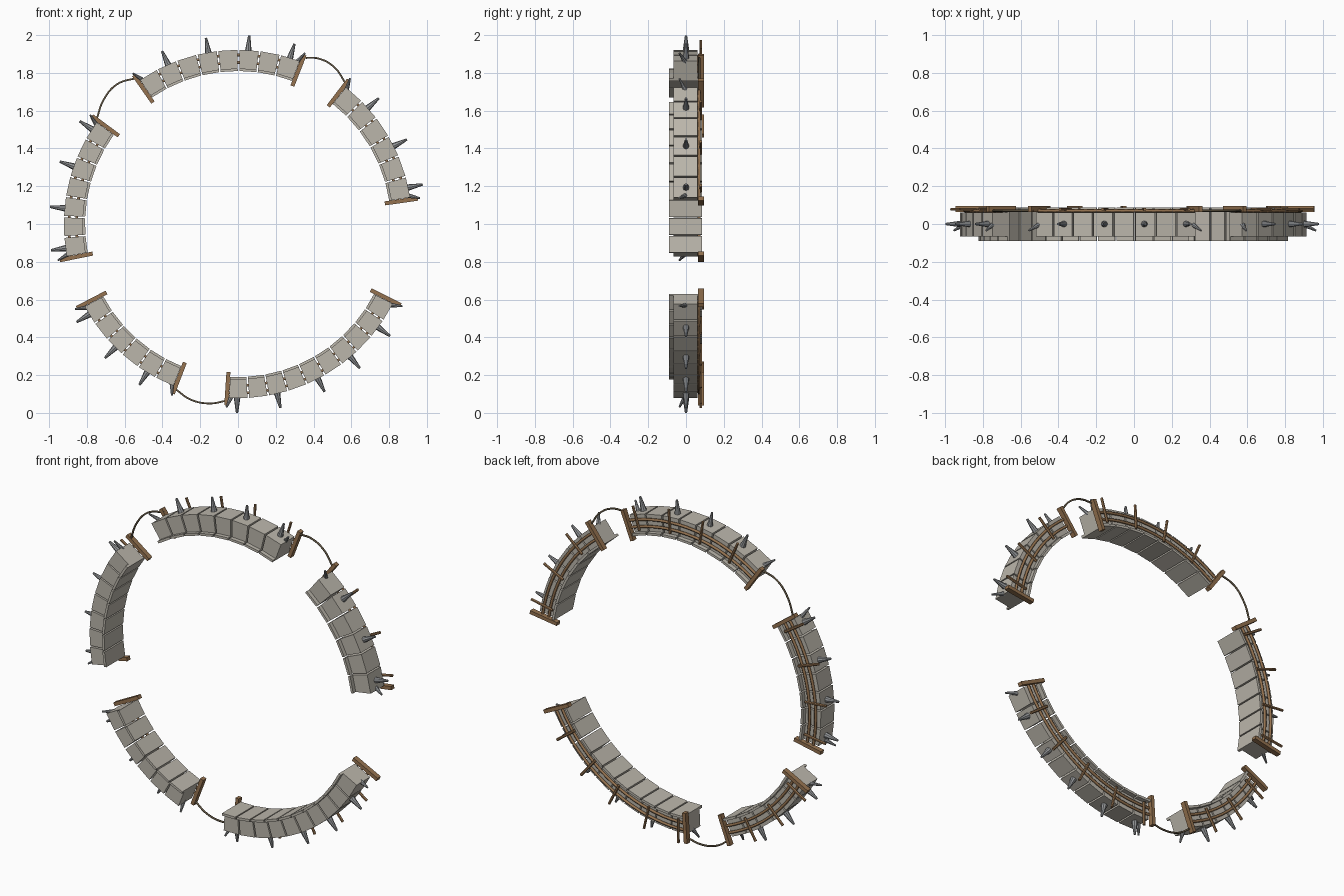
import bpy, bmesh
from math import radians, cos, sin
from mathutils import Vector

if "Cube" in bpy.data.objects:
    bpy.data.objects.remove(bpy.data.objects["Cube"])

CENTRE = Vector((0, 0, 1))


def material(name, rgb):
    m = bpy.data.materials.new(name)
    m.diffuse_color = (*rgb, 1)
    m.use_nodes = True
    m.node_tree.nodes["Principled BSDF"].inputs["Base Color"].default_value = m.diffuse_color
    return m


STONE = material("stone", (0.50, 0.47, 0.41))
IRON = material("iron", (0.30, 0.31, 0.32))
WOOD = material("wood", (0.30, 0.17, 0.08))
CORD = material("cord", (0.13, 0.10, 0.06))


def polar(r, deg, y=0.0):
    a = radians(deg)
    return CENTRE + Vector((r * cos(a), y, r * sin(a)))


def finish(bm, name, mat):
    bmesh.ops.recalc_face_normals(bm, faces=bm.faces)
    me = bpy.data.meshes.new(name)
    bm.to_mesh(me)
    bm.free()
    ob = bpy.data.objects.new(name, me)
    me.materials.append(mat)
    bpy.context.collection.objects.link(ob)
    return ob


def add_wedge(bm, r0, r1, a0, a1, y0, y1):
    """Box whose corners lie on two radii, two angles and two depths."""
    v = [bm.verts.new(polar(r, a, y)) for y in (y0, y1)
         for r, a in ((r0, a0), (r1, a0), (r1, a1), (r0, a1))]
    for f in ((0, 1, 2, 3), (4, 5, 6, 7), (0, 1, 5, 4), (1, 2, 6, 5), (2, 3, 7, 6), (3, 0, 4, 7)):
        bm.faces.new([v[i] for i in f])


def add_cone(bm, start, end, ra, rb, sides=8):
    d = end - start
    q = d.to_track_quat('Z', 'Y').to_matrix().to_4x4()
    q.translation = (start + end) / 2
    bmesh.ops.create_cone(bm, cap_ends=True, segments=sides, radius1=ra, radius2=rb,
                          depth=d.length, matrix=q)


def add_plank(bm, deg, r0, r1, width, y0, y1):
    """Straight radial board of constant width."""
    t = polar(1, deg + 90) - CENTRE
    v = [bm.verts.new(polar(r, deg, y) + t * s * width / 2) for y in (y0, y1)
         for r, s in ((r0, -1), (r1, -1), (r1, 1), (r0, 1))]
    for f in ((0, 1, 2, 3), (4, 5, 6, 7), (0, 1, 5, 4), (1, 2, 6, 5), (2, 3, 7, 6), (3, 0, 4, 7)):
        bm.faces.new([v[i] for i in f])


def tube(name, points, radius, mat, smooth=False):
    cu = bpy.data.curves.new(name, 'CURVE')
    cu.dimensions = '3D'
    cu.bevel_depth = radius
    cu.bevel_resolution = 1
    cu.use_fill_caps = True
    cu.resolution_u = 8
    if smooth:
        sp = cu.splines.new('BEZIER')
        sp.bezier_points.add(len(points) - 1)
        for bp, p in zip(sp.bezier_points, points):
            bp.co = p
            bp.handle_left_type = bp.handle_right_type = 'AUTO'
    else:
        sp = cu.splines.new('POLY')
        sp.points.add(len(points) - 1)
        for pt, p in zip(sp.points, points):
            pt.co = (*p, 1)
    cu.materials.append(mat)
    ob = bpy.data.objects.new(name, cu)
    bpy.context.collection.objects.link(ob)


# name, start angle, end angle, block count, spike angles
ARCS = [
    ("top", 69, 124.5, 8, (72.6, 86.6, 99.8, 113.7)),
    ("right", 8.5, 52, 6, (12.1, 26.6, 41.8)),
    ("left", 144, 191, 7, (147, 160.7, 174.8, 188)),
    ("lower_left", 208, 248.5, 6, (211.3, 225.2, 238.5)),
    ("lower_right", 266.8, 333, 10, (269.7, 283, 297.3, 310.2, 323.6)),
]

for name, a0, a1, n, spikes in ARCS:
    step = (a1 - a0) / n
    gap = 0.28

    # stone blocks with a wider thin plate along the inner edge
    blocks, plates = bmesh.new(), bmesh.new()
    for i in range(n):
        s, e = a0 + i * step + gap, a0 + (i + 1) * step - gap
        add_wedge(blocks, 0.824, 0.922, s, e, -0.066, 0.060)
        add_wedge(plates, 0.81, 0.824, s, e, -0.09, 0.086)
    finish(blocks, name + "_blocks", STONE)
    finish(plates, name + "_inner_plates", STONE)

    # outer spikes, plus small forward-leaning spikes at both ends
    bm = bmesh.new()
    for a in spikes:
        add_cone(bm, polar(0.915, a), polar(1.0, a), 0.018, 0.006)
    for a, out in ((a0, -1), (a1, 1)):
        add_cone(bm, polar(0.905, a - out * 1.2, 0.0), polar(0.972, a + out * 0.4, -0.035), 0.014, 0.005)
    finish(bm, name + "_spikes", IRON)

    # wooden posts behind the spikes and boards closing each end
    bm = bmesh.new()
    for a in spikes:
        add_cone(bm, polar(0.835, a, 0.078), polar(0.975, a, 0.078), 0.008, 0.008, 6)
    for a in (a0 - 0.5, a1 + 0.5):
        add_plank(bm, a, 0.785, 0.962, 0.021, 0.064, 0.094)
    finish(bm, name + "_posts", WOOD)

    # two rails along the back
    for k, r in enumerate((0.855, 0.895)):
        pts = [polar(r, a0 + (a1 - a0) * i / (2 * n), 0.07) for i in range(2 * n + 1)]
        tube(f"{name}_rail_{k + 1}", pts, 0.008, WOOD)

# cords linking neighbouring arcs
CORDS = {
    "upper_left_cord": ((-0.75, 1.55), (-0.71, 1.66), (-0.64, 1.74), (-0.53, 1.775)),
    "upper_right_cord": ((0.35, 1.88), (0.43, 1.875), (0.51, 1.83), (0.57, 1.745)),
    "lower_cord": ((-0.33, 0.125), (-0.25, 0.07), (-0.15, 0.05), (-0.06, 0.065)),
}
for name, pts in CORDS.items():
    tube(name, [(x, 0.07, z) for x, z in pts], 0.0055, CORD, smooth=True)
